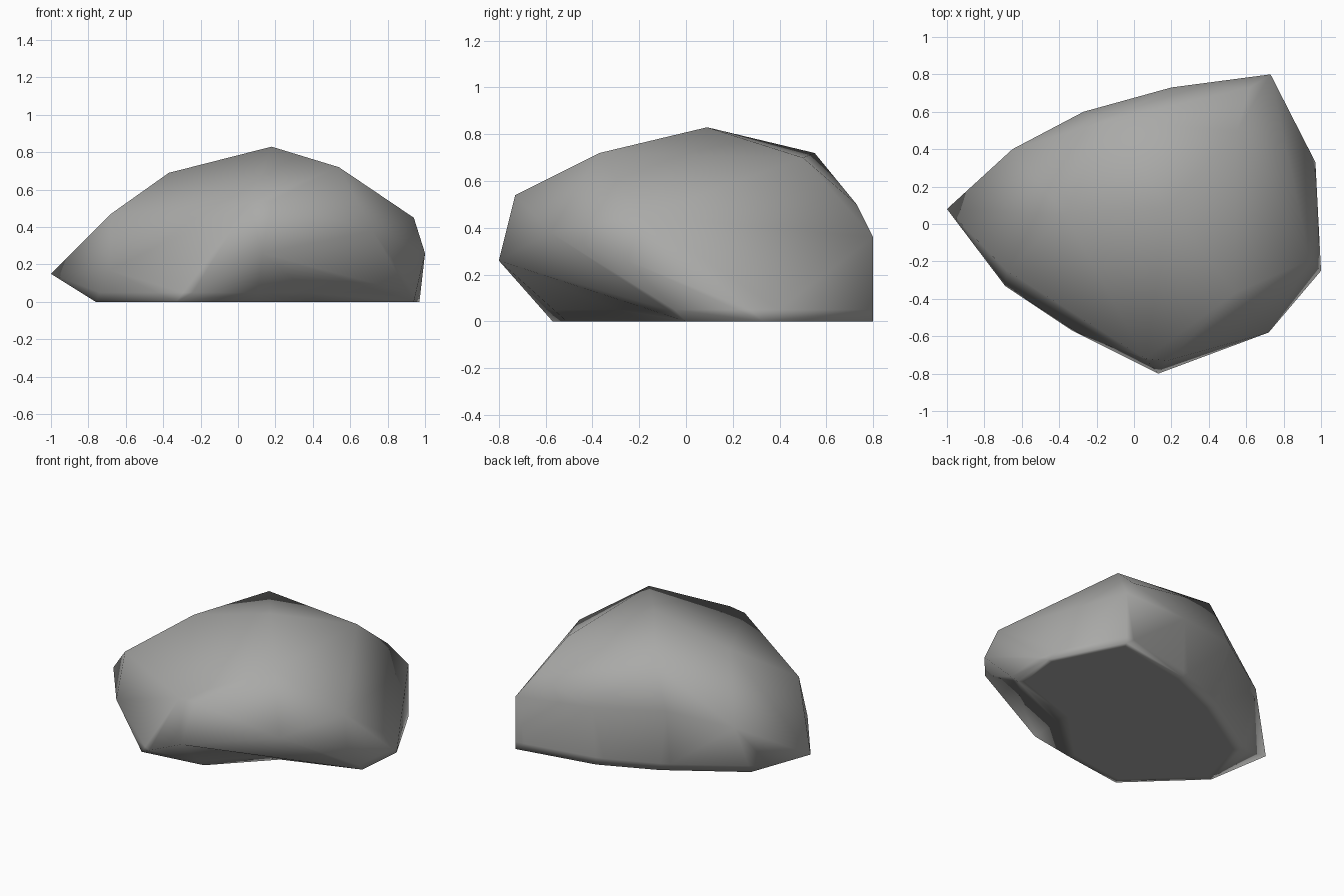
import bpy
import bmesh
from mathutils import Vector

cube = bpy.data.objects.get("Cube")
if cube:
    bpy.data.objects.remove(cube, do_unlink=True)

# Stone colour
stone = bpy.data.materials.new("grey stone")
stone.use_nodes = True
grey = (0.4, 0.4, 0.39, 1)
stone.diffuse_color = grey
stone.node_tree.nodes["Principled BSDF"].inputs["Base Color"].default_value = grey

# Corners of the boulder, from the ground up
ground = [(-.76, -.16), (-.33, -.57), (.1, -.51), (.94, 0), (.97, .33),
          (.73, .8), (.19, .7), (-.18, .54), (-.66, .24)]
waist = [(-1, .08, .15), (-.69, -.33, .17), (.13, -.8, .26), (.72, -.58, .38),
         (1, -.25, .26), (.73, .8, .36), (.2, .73, .4), (-.27, .6, .45),
         (-.65, .4, .36)]
shoulder = [(-.68, -.25, .47), (.06, -.72, .53), (.18, -.73, .54),
            (.94, -.19, .45), (.62, .73, .5)]
crown = [(.54, -.37, .72), (.55, .5, .7), (-.15, .55, .72),
         (-.37, .05, .69), (.18, .09, .83)]

# Wrap the corners in a faceted skin
bm = bmesh.new()
for p in [(x, y, 0) for x, y in ground] + waist + shoulder + crown:
    bm.verts.new(p)
bmesh.ops.convex_hull(bm, input=bm.verts)
loose = [v for v in bm.verts if not v.link_faces]
bmesh.ops.delete(bm, geom=loose, context="VERTS")

# Merge the underside into one flat face
under = [f for f in bm.faces if all(v.co.z < .001 for v in f.verts)]
bmesh.ops.dissolve_faces(bm, faces=under)

# Shallow notch in the front edge of the underside
ends = [Vector((*ground[i], 0)) for i in (2, 3)]
front_edge = next(e for e in bm.edges
                  if all(min((v.co - p).length for p in ends) < .001 for v in e.verts))
cut = bmesh.ops.bisect_edges(bm, edges=[front_edge], cuts=1)
notch = next(g for g in cut["geom_split"] if isinstance(g, bmesh.types.BMVert)
             and min((g.co - p).length for p in ends) > .1)
notch.co = (.44, -.17, 0)
sides = [f for f in bm.faces if f.calc_center_median().z > .01]
bmesh.ops.triangulate(bm, faces=sides)

# Tight loops either side of the ground edge keep the underside flat
bmesh.ops.bisect_plane(bm, geom=bm.verts[:] + bm.edges[:] + bm.faces[:],
                       plane_co=(0, 0, .05), plane_no=(0, 0, 1))
bmesh.ops.recalc_face_normals(bm, faces=bm.faces)
base = [f for f in bm.faces if all(v.co.z < .001 for v in f.verts)]
bmesh.ops.inset_region(bm, faces=base, thickness=.04, use_even_offset=True)

mesh = bpy.data.meshes.new("boulder")
bm.to_mesh(mesh)
bm.free()
mesh.materials.append(stone)
boulder = bpy.data.objects.new("boulder", mesh)
bpy.context.collection.objects.link(boulder)

# Smooth shading over the whole stone
bpy.context.view_layer.objects.active = boulder
boulder.select_set(True)
bpy.ops.object.shade_smooth()
